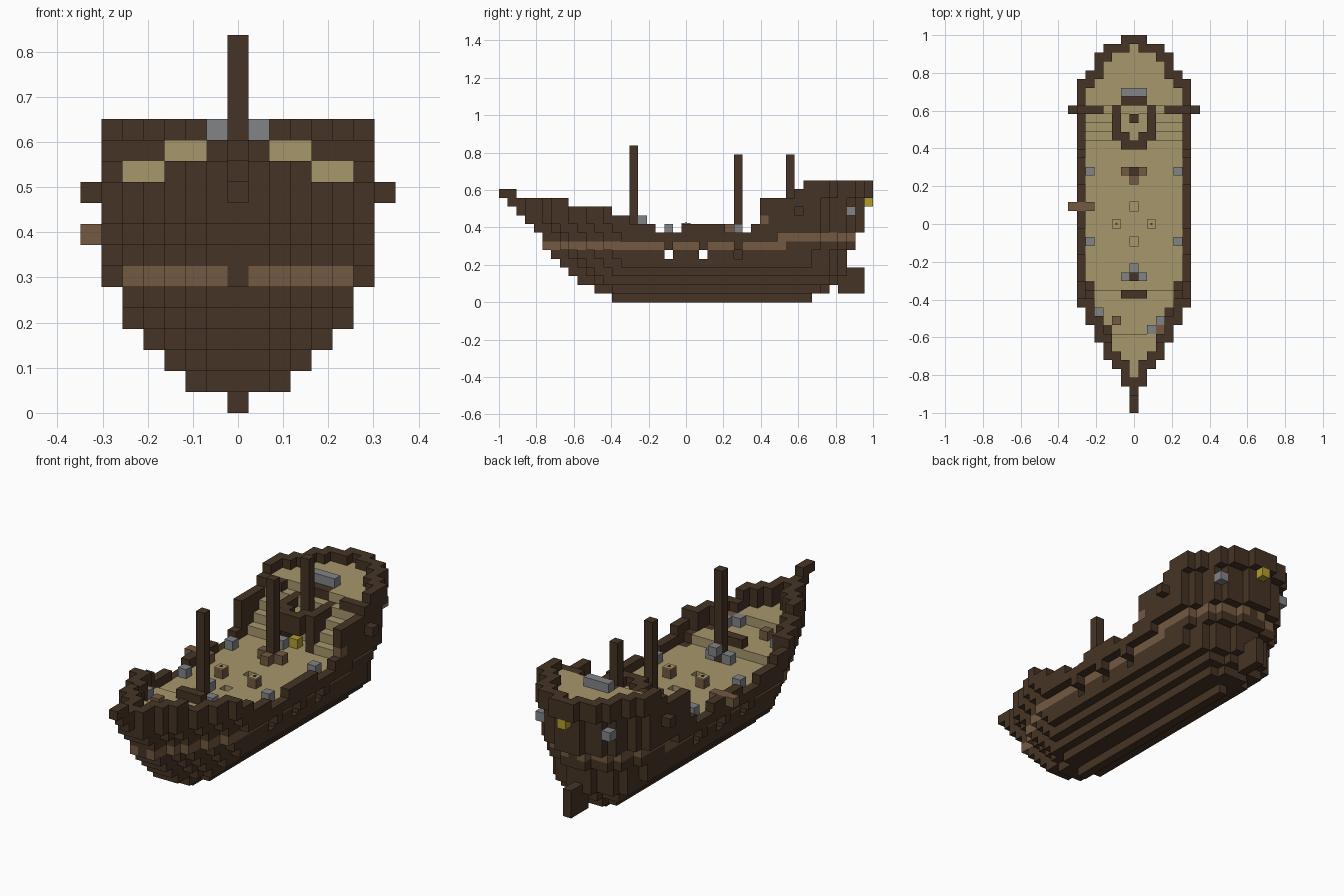
import bpy, bmesh
from mathutils import Vector

if "Cube" in bpy.data.objects:
    bpy.data.objects.remove(bpy.data.objects["Cube"])

U = 2 / 43  # block size


def material(name, colour):
    m = bpy.data.materials.new(name)
    m.use_nodes = True
    m.diffuse_color = (*colour, 1)
    m.node_tree.nodes["Principled BSDF"].inputs["Base Color"].default_value = (*colour, 1)
    return m


DARK = material("dark wood", (0.06, 0.034, 0.018))
TAN = material("pale planks", (0.39, 0.31, 0.15))
BROWN = material("warm wood", (0.17, 0.10, 0.052))
GREY = material("grey stone", (0.22, 0.23, 0.24))
GOLD = material("gold lantern", (0.45, 0.33, 0.03))

parts = {}   # name -> (material, cells)
owner = {}   # cell -> part name


def put(name, mat, cells):
    parts.setdefault(name, mat)
    for c in cells:
        owner[c] = name


def block(xs, ys, zs):
    return [(x, y, z) for x in xs for y in ys for z in zs]


def pick(value, table):
    """First entry whose limit is above the value."""
    return next(out for limit, out in table if value < limit)


# Plan outline of the hull and how each layer shrinks
def bow_half(j):
    return pick(j, [(3, -1), (5, 1), (6, 2), (8, 3), (10, 4), (12, 5), (99, 6)])


def stern_half(j):
    return pick(j, [(38, 6), (39, 5), (41, 4), (42, 3), (43, 1), (99, -1)])


BOW_SHIFT = [10, 8, 6, 5, 4, 3, 2, 2, 1]
STERN_SHIFT = [7, 5, 4, 3, 3, 3, 2, 2, 1, 1, 1, 1]
WIDEST = [0, 2, 3, 4, 5, 5, 5]


def half_width(j, k):
    cap = WIDEST[k] if k < len(WIDEST) else 6
    if k == 7 and j >= 32:
        cap = 5
    front = BOW_SHIFT[k] if k < len(BOW_SHIFT) else 0
    back = STERN_SHIFT[k] if k < len(STERN_SHIFT) else 0
    return min(cap, bow_half(j - front), stern_half(j + back))


def rail_top(j):
    return pick(j, [(8, 11), (13, 10), (15, 9), (18, 8), (21, 7), (26, 8),
                    (29, 7), (30, 8), (34, 11), (35, 12), (99, 13)])


def deck_top(j):
    return pick(j, [(9, 9), (14, 8), (31, 7), (32, 8), (33, 9), (34, 10), (35, 11), (99, 12)])


# Hull shell, rails, stripe, decks and stairs
for k in range(14):
    for j in range(43):
        h = half_width(j, k)
        for i in range(-h, h + 1):
            edge = any(abs(i + a) > half_width(j + b, k) for a in (-1, 0, 1) for b in (-1, 0, 1))
            stripe = i != 0 and ((k == 6 and j < 33) or (k == 7 and j >= 32))
            if edge and k <= rail_top(j):
                if stripe:
                    put("hull_stripe", BROWN, [(i, j, k)])
                else:
                    put("rail" if k > 7 else "hull", DARK, [(i, j, k)])
            elif not edge and k <= deck_top(j):
                hold = k in (5, 6) and 9 < j < 34
                if k >= 7:
                    put("deck", TAN, [(i, j, k)])
                elif k == 4 and 9 < j < 34:
                    put("hold_floor", TAN, [(i, j, k)])
                elif not hold:
                    put("hull", DARK, [(i, j, k)])

# Keel, stem and rudder
put("keel", DARK, block([0], range(13, 36), [0]))
put("stem", DARK, [(0, 0, 12), (0, 1, 12), (0, 1, 11), (0, 2, 11), (0, 2, 10)])
put("rudder", DARK, block([0], range(39, 42), range(1, 4)))

# Gun ports with open lids
for j in (19, 23, 27):
    for s in (-1, 1):
        owner.pop((5 * s, j, 5), None)
        put("port_lid", DARK, [(6 * s, j, 6), (5 * s, j, 6)])

# Deck hatches
for j in (19, 23):
    owner.pop((0, j, 7), None)

# Fore deck barrier and stern deck barrier
put("fore_barrier", DARK, block([-1, 0, 1], [13], [9]))
put("stern_barrier", DARK, block([-1, 0, 1], [35], [12]))
put("stern_bench", GREY, block([-1, 0, 1], [36], [13]))
for s in (-1, 1):
    put("stern_barrier", DARK, block([4 * s, 5 * s, 6 * s], [34], [12]))
    put("side_bracket", DARK, [(7 * s, 34, 10)])

# Helm platform with an alcove beneath it
for c in block([-1, 0, 1], [31, 32], [8, 9]):
    owner.pop(c, None)
put("platform_wall", DARK, block([-2, 2], range(31, 35), range(8, 12)))
put("platform_floor", TAN, block([-1, 0, 1], range(31, 35), [10]))
put("platform_rail", DARK, block([-1, 0, 1], [30], [10, 11]) + [(-1, 31, 11), (1, 31, 11)])
put("alcove_lantern", GOLD, [(0, 31, 8)])
put("alcove_stone", GREY, [(-1, 30, 8)])

# Masts with their footings
put("fore_mast", DARK, block([0], [15], range(5, 18)))
put("main_mast", DARK, block([0], [27], range(5, 17)))
put("rear_mast", DARK, block([0], [33], range(11, 17)))
put("fore_mast_cleat", GREY, [(-1, 15, 8), (1, 15, 8), (0, 16, 9)])
put("main_mast_footing", BROWN, [(-1, 27, 8), (1, 27, 8), (0, 26, 8)])

# Deck guns, crates, gangplank and lanterns
put("deck_gun", GREY, block([-5, 5], [19, 27], [8]))
put("gangplank", BROWN, block([-7, -6, -5], [23], [8]))
put("crate", BROWN, block([-2, 2], [21], [8]))
put("fore_stone", GREY, [(-4, 11, 9), (3, 10, 9), (2, 9, 9)])
put("fore_crate", BROWN, [(-2, 10, 9), (3, 9, 9)])
put("rail_step", BROWN, [(6, 30, 9)])
put("stern_lantern", GOLD, [(0, 42, 11)])
put("side_lantern", GREY, [(-4, 40, 10), (4, 40, 10)])


def corner(x, y, z):
    return Vector((x * U, -1 + (y + 0.5) * U, (z + 0.5) * U))


def build(name, mat):
    """Mesh the exposed sides of every block in one part."""
    bm = bmesh.new()
    for cell in [c for c, n in owner.items() if n == name]:
        for axis in range(3):
            for s in (-1, 1):
                step = [0, 0, 0]
                step[axis] = s
                if tuple(a + b for a, b in zip(cell, step)) in owner:
                    continue
                verts = []
                for a, b in ((-1, -1), (1, -1), (1, 1), (-1, 1)):
                    p = [0, 0, 0]
                    p[axis], p[(axis + 1) % 3], p[(axis + 2) % 3] = s, a, b
                    verts.append(bm.verts.new(corner(*[c + d / 2 for c, d in zip(cell, p)])))
                bm.faces.new(verts if s > 0 else verts[::-1])
    bmesh.ops.remove_doubles(bm, verts=bm.verts, dist=U / 100)
    finish(bm, name, mat)


def finish(bm, name, mat):
    mesh = bpy.data.meshes.new(name)
    bm.to_mesh(mesh)
    bm.free()
    mesh.materials.append(mat)
    bpy.context.collection.objects.link(bpy.data.objects.new(name, mesh))


for part, mat in parts.items():
    build(part, mat)

# Crate lids with a small knob plate
for x in (-2, 2):
    for name, mat, size, lift in (("crate_lid", TAN, 1, 0.002), ("crate_knob", DARK, 0.25, 0.005)):
        bm = bmesh.new()
        bmesh.ops.create_cube(bm, size=1)
        bmesh.ops.scale(bm, verts=bm.verts, vec=(U * size, U * size, 0.004))
        bmesh.ops.translate(bm, verts=bm.verts, vec=corner(x, 21, 8.5) + Vector((0, 0, lift)))
        finish(bm, name, mat)
